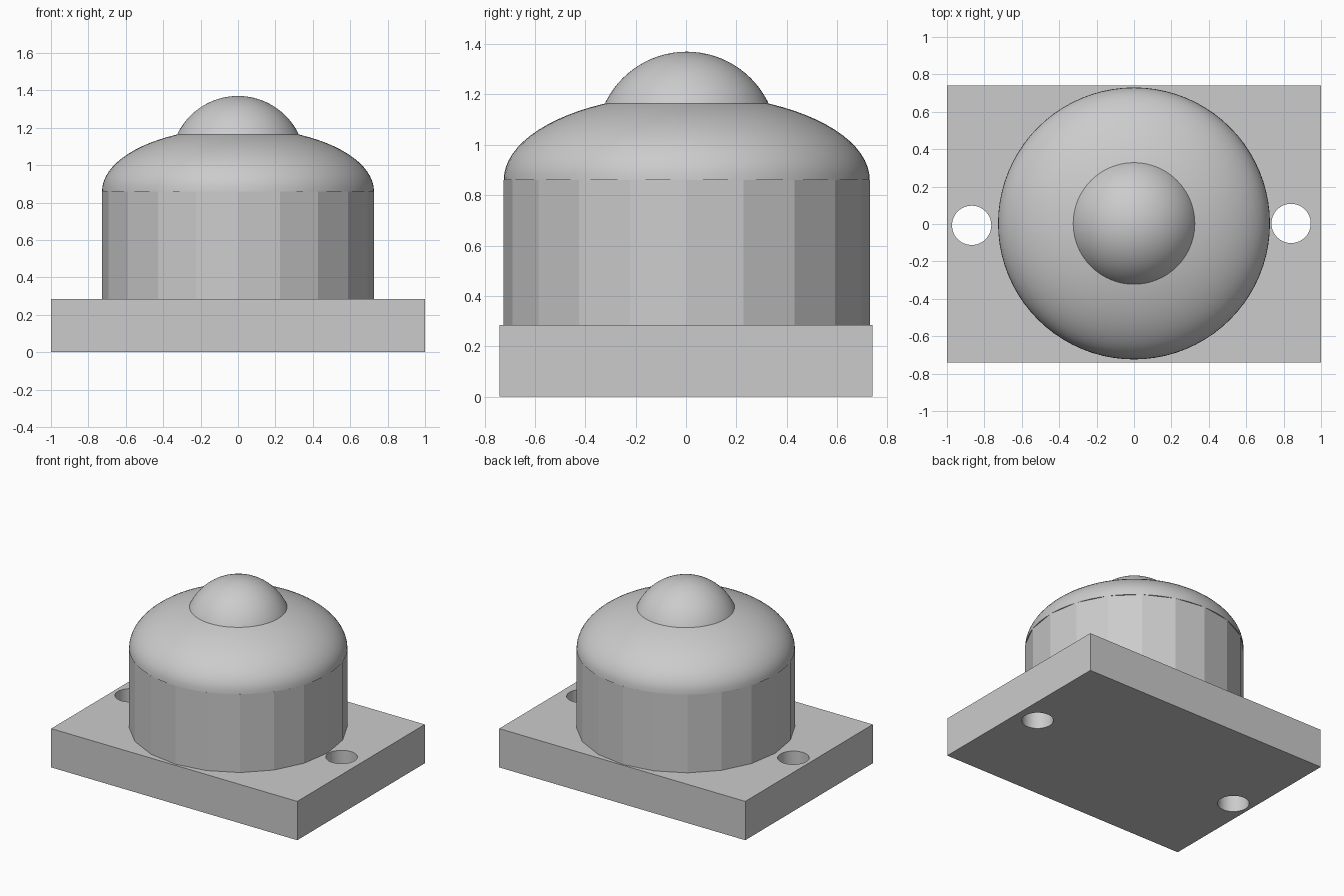
import bpy
import math

cube = bpy.data.objects.get("Cube")
if cube:
    bpy.data.objects.remove(cube, do_unlink=True)

grey = bpy.data.materials.new("light_grey")
grey.use_nodes = True
grey.diffuse_color = (0.6, 0.6, 0.6, 1)
grey.node_tree.nodes["Principled BSDF"].inputs["Base Color"].default_value = (0.6, 0.6, 0.6, 1)

PLATE_TOP = 0.285
BODY_TOP = 0.86
CENTRE_Y = 0.003


def finish(name):
    obj = bpy.context.object
    obj.name = name
    obj.data.materials.append(grey)
    return obj


def cylinder(name, radius, bottom, top, x, y, sides):
    bpy.ops.mesh.primitive_cylinder_add(
        vertices=sides, radius=radius, depth=top - bottom,
        location=(x, y, (bottom + top) / 2))
    return finish(name)


def lathe(name, profile, sides=80):
    """Spin a profile of (radius, height) points that ends on the axis."""
    verts, faces = [], []
    for r, z in profile[:-1]:
        for i in range(sides):
            a = math.tau * i / sides
            verts.append((r * math.cos(a), r * math.sin(a), z))
    tip = len(verts)
    verts.append((0, 0, profile[-1][1]))
    rings = len(profile) - 1
    for k in range(rings):
        for i in range(sides):
            a, b = k * sides + i, k * sides + (i + 1) % sides
            if k == rings - 1:
                faces.append((a, b, tip))
            else:
                faces.append((a, b, b + sides, a + sides))
    faces.append(tuple(reversed(range(sides))))
    mesh = bpy.data.meshes.new(name)
    mesh.from_pydata(verts, [], faces)
    obj = bpy.data.objects.new(name, mesh)
    bpy.context.collection.objects.link(obj)
    obj.location.y = CENTRE_Y
    bpy.ops.object.select_all(action="DESELECT")
    obj.select_set(True)
    bpy.context.view_layer.objects.active = obj
    bpy.ops.object.shade_smooth_by_angle(angle=math.radians(35))
    return finish(name)


def arc(radius, height, base, start, steps=20):
    """Quarter-ellipse profile from the start angle up to the axis."""
    angles = [start + (math.pi / 2 - start) * i / steps for i in range(steps + 1)]
    return [(radius * math.cos(a), base + height * math.sin(a)) for a in angles]


# Mounting plate with two bolt holes
bpy.ops.mesh.primitive_cube_add(size=1, location=(0, 0, PLATE_TOP / 2))
plate = finish("base_plate")
plate.scale = (2, 1.48, PLATE_TOP)
bpy.ops.object.transform_apply(location=False, rotation=False, scale=True)
for side, x, y in (("right", -0.868, -0.007), ("left", 0.84, 0.003)):
    cutter = cylinder("hole_cutter_" + side, 0.105, -0.1, PLATE_TOP + 0.1, x, y, 48)
    bpy.ops.object.shade_smooth_by_angle(angle=math.radians(35))
    cutter.hide_render = True
    cutter.hide_set(True)
    cut = plate.modifiers.new("bolt_hole_" + side, "BOOLEAN")
    cut.operation = "DIFFERENCE"
    cut.solver = "EXACT"
    cut.object = cutter

# Faceted housing drum
cylinder("housing_drum", 0.728, PLATE_TOP, BODY_TOP, 0, CENTRE_Y, 20)

# Flattened dome over the drum
lathe("housing_dome", arc(0.727, 0.34, BODY_TOP, 0))

# Ball rising out of the dome
lathe("ball", arc(0.36, 0.36, 1.01, 0))
